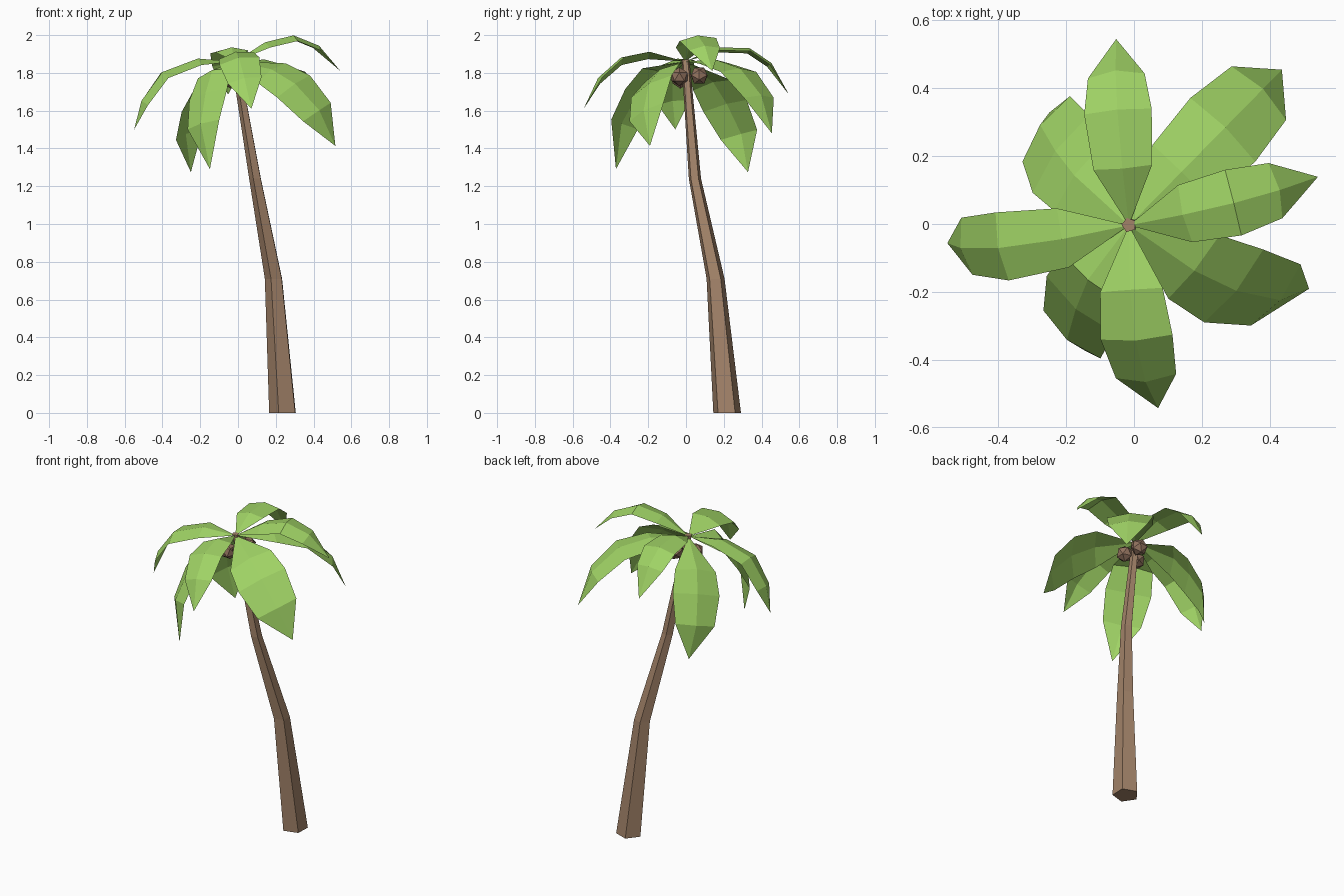
import bpy, bmesh, math
from mathutils import Vector, Matrix

if "Cube" in bpy.data.objects:
    bpy.data.objects.remove(bpy.data.objects["Cube"])


def material(name, rgb):
    m = bpy.data.materials.new(name)
    m.diffuse_color = (*rgb, 1)
    m.use_nodes = True
    m.node_tree.nodes["Principled BSDF"].inputs["Base Color"].default_value = m.diffuse_color
    return m


BARK = material("bark brown", (0.36, 0.225, 0.14))
LEAF = material("leaf green", (0.35, 0.65, 0.13))
NUT = material("nut brown", (0.28, 0.165, 0.11))


def finish(bm, name, mat):
    me = bpy.data.meshes.new(name)
    bm.to_mesh(me)
    bm.free()
    me.materials.append(mat)
    ob = bpy.data.objects.new(name, me)
    bpy.context.collection.objects.link(ob)
    return ob


# Trunk: curved, tapering five-sided tube (x, y, z, radius)
bm = bmesh.new()
rings = []
for x, y, z, r in [(0.242, 0.217, 0, 0.077), (0.192, 0.156, 0.71, 0.05),
                   (0.093, 0.047, 1.24, 0.034), (-0.015, -0.003, 1.87, 0.022)]:
    rings.append([bm.verts.new((x + r * math.cos(math.radians(34 + 72 * k)),
                                y + r * math.sin(math.radians(34 + 72 * k)), z))
                  for k in range(5)])
for a, b in zip(rings, rings[1:]):
    for k in range(5):
        j = (k + 1) % 5
        bm.faces.new((a[k], a[j], b[j], b[k]))
bm.faces.new(rings[0][::-1])
bm.faces.new(rings[-1])
finish(bm, "trunk", BARK)

# Nuts: faceted balls under the crown
for i, pos in enumerate([(0.04, -0.035, 1.78), (0.02, 0.07, 1.785), (-0.045, -0.03, 1.765)]):
    bm = bmesh.new()
    bmesh.ops.create_icosphere(bm, subdivisions=1, radius=0.05,
                               matrix=Matrix.Translation(pos) @ Matrix.Rotation(i * 0.9, 4, 'Y'))
    finish(bm, f"nut_{i + 1}", NUT)

CROWN = Vector((-0.015, -0.004, 1.86))
FOLD = 0.011


# Frond: folded leaf strip, widening then ending in a point, rolled about its own axis
def frond(name, azimuth, roll, half_width, path):
    bm = bmesh.new()
    pts = [Vector((0, 0))] + [Vector(p) for p in path]
    base = bm.verts.new((0, 0, 0))
    rows = []
    for i, s in zip((1, 2, 3), (0.87, 1.0, 0.84)):
        t = (pts[i + 1] - pts[i - 1]).normalized()
        n = Vector((-t.y, t.x)) * FOLD
        edge, ridge = pts[i] - n, pts[i] + n
        w = half_width * s
        rows.append([bm.verts.new((edge.x, w, edge.y)),
                     bm.verts.new((ridge.x, 0, ridge.y)),
                     bm.verts.new((edge.x, -w, edge.y))])
    tip = bm.verts.new((pts[4].x, 0, pts[4].y))
    for k in (0, 1):
        bm.faces.new((base, rows[0][k + 1], rows[0][k]))
        for a, b in zip(rows, rows[1:]):
            bm.faces.new((a[k], a[k + 1], b[k + 1], b[k]))
        bm.faces.new((rows[2][k], rows[2][k + 1], tip))
    bm.normal_update()
    for f in bm.faces:
        if f.normal.z < 0 and f.normal.x <= 0:
            f.normal_flip()
    bm.transform(Matrix.Translation(CROWN) @ Matrix.Rotation(math.radians(azimuth), 4, 'Z')
                 @ Matrix.Rotation(roll, 4, 'X'))
    finish(bm, name, LEAF)


# azimuth, roll, half width, then (distance out, height) along the leaf
frond("frond_back", 95, -0.06, 0.1, [(0.17, 0.065), (0.34, 0.06), (0.45, -0.015), (0.55, -0.175)])
frond("frond_back_right", 45.5, 0, 0.134, [(0.22, 0.0), (0.40, -0.045), (0.555, -0.185), (0.643, -0.38)])
frond("frond_right", 14, 0.08, 0.1, [(0.165, 0.092), (0.315, 0.128), (0.45, 0.075), (0.575, -0.05)])
frond("frond_front_right", -39, 0.4, 0.15, [(0.23, -0.055), (0.36, -0.135), (0.475, -0.285), (0.53, -0.485)])
frond("frond_front", -86, 0.19, 0.108, [(0.19, 0.042), (0.335, 0.012), (0.455, -0.095), (0.543, -0.255)])
frond("frond_front_left", 230, 0.23, 0.134, [(0.195, -0.055), (0.28, -0.175), (0.365, -0.34), (0.367, -0.585)])
frond("frond_left", 191, -0.14, 0.103, [(0.2, 0.005), (0.385, -0.065), (0.49, -0.215), (0.535, -0.363)])
frond("frond_back_left", 144, -0.22, 0.145, [(0.21, -0.12), (0.295, -0.235), (0.375, -0.395), (0.385, -0.6)])
